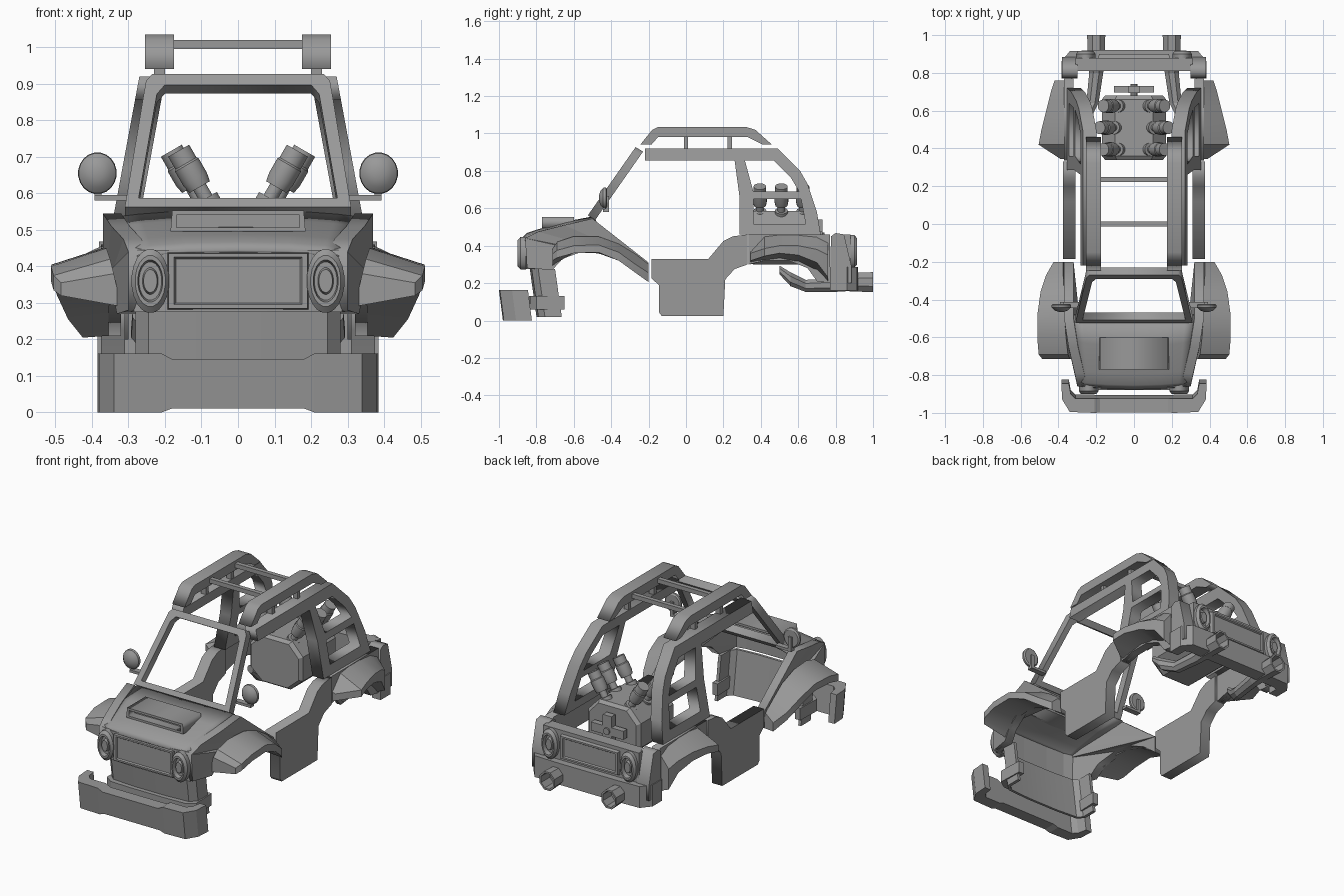
import bpy, bmesh, math
from mathutils import Vector

if "Cube" in bpy.data.objects:
    bpy.data.objects.remove(bpy.data.objects["Cube"])

grey = bpy.data.materials.new("body_grey")
grey.diffuse_color = (0.32, 0.32, 0.32, 1)
grey.use_nodes = True
grey.node_tree.nodes["Principled BSDF"].inputs["Base Color"].default_value = grey.diffuse_color


def finish(name, bm, mirror=False):
    bmesh.ops.remove_doubles(bm, verts=bm.verts, dist=0.0005)
    bmesh.ops.recalc_face_normals(bm, faces=bm.faces)
    me = bpy.data.meshes.new(name)
    bm.to_mesh(me)
    bm.free()
    me.materials.append(grey)
    ob = bpy.data.objects.new(name, me)
    bpy.context.collection.objects.link(ob)
    if mirror:
        ob.modifiers.new("mirror", 'MIRROR')
    return ob


def slab(name, loops, place, mirror=False):
    """Flat outline with holes, thickened, then placed by a rule (u, v, w=+-1)."""
    cu = bpy.data.curves.new(name + "_outline", 'CURVE')
    cu.dimensions, cu.fill_mode, cu.extrude = '2D', 'BOTH', 1
    for loop in loops:
        sp = cu.splines.new('POLY')
        sp.points.add(len(loop) - 1)
        for p, (u, v) in zip(sp.points, loop):
            p.co = (u, v, 0, 1)
        sp.use_cyclic_u = True
    tmp = bpy.data.objects.new("tmp", cu)
    bpy.context.collection.objects.link(tmp)
    dg = bpy.context.evaluated_depsgraph_get()
    me = bpy.data.meshes.new_from_object(tmp.evaluated_get(dg))
    bm = bmesh.new()
    bm.from_mesh(me)
    bpy.data.objects.remove(tmp)
    bpy.data.meshes.remove(me)
    for v in bm.verts:
        v.co = place(v.co.x, v.co.y, v.co.z)
    return finish(name, bm, mirror)


def loft(name, sections, mirror=False, cap=True, closed=True):
    bm = bmesh.new()
    rows = [[bm.verts.new(p) for p in s] for s in sections]
    n = len(rows[0])
    for a, b in zip(rows, rows[1:]):
        for i in range(n if closed else n - 1):
            j = (i + 1) % n
            bm.faces.new((a[i], a[j], b[j], b[i]))
    if cap:
        bm.faces.new(rows[0])
        bm.faces.new(rows[-1])
    return finish(name, bm, mirror)


def rings(name, stations, axis, n=16, mirror=True):
    """Round part: stations are (x, y, z, radius, second radius) along an axis."""
    q = Vector((0, 0, 1)).rotation_difference(Vector(axis))
    if abs(axis[1]) == 1:
        ea, eb = Vector((1, 0, 0)), Vector((0, 0, 1))
    else:
        ea, eb = q @ Vector((1, 0, 0)), q @ Vector((0, 1, 0))
    secs = []
    for x, y, z, ra, rb in stations:
        angs = [2 * math.pi * (i + .5) / n for i in range(n)]
        secs.append([Vector((x, y, z)) + ea * ra * math.cos(a) + eb * rb * math.sin(a) for a in angs])
    return loft(name, secs, mirror)


def box(name, x0, x1, y0, y1, z0, z1, mirror=False):
    return loft(name, [[(x, y0, z0), (x, y1, z0), (x, y1, z1), (x, y0, z1)] for x in (x0, x1)], mirror)


def wrap(name, pts, z0, z1, lean=0, notch=0):
    """U-shaped band; pts are (outer x, y, inner x, y) from one end to the middle."""
    full = pts + [(-a, b, -c, d) for a, b, c, d in reversed(pts)]
    secs = []
    for xo, yo, xi, yi in full:
        k = notch if abs(xo) < .195 else 0
        lo, hi = z0 + k * .7, z1 - k
        secs.append([(x, y + (z1 - z) * lean, z) for x, y, z in
                     ((xo, yo, lo), (xo, yo, hi), (xi, yi, hi), (xi, yi, lo))])
    return loft(name, secs)


# Front bumper, lower panel and the bar around it
wrap("front_bumper", [(.385, -.845, .345, -.845), (.38, -.93, .335, -.90), (.34, -.995, .31, -.925),
                      (.21, -1, .21, -.925), (.18, -1, .18, -.925)], 0, .162, .13, .016)
wrap("lower_front_panel", [(.28, -.70, .262, -.70), (.28, -.79, .262, -.785), (.245, -.825, .235, -.81),
                           (.1, -.835, .1, -.82)], .02, .275, .14)
wrap("lower_front_bar", [(.285, -.65, .25, -.65), (.29, -.80, .255, -.79), (.24, -.835, .22, -.80),
                         (.1, -.84, .1, -.805)], .06, .13)

# Nose with grille plate
wrap("nose", [(.30, -.74, .28, -.74), (.285, -.85, .265, -.83), (.2, -.865, .2, -.845),
              (.08, -.87, .08, -.85)], .275, .445)
loft("grille_plate", [[(sx * a, y, .36 + sz * b) for sx, sz in ((-1, -1), (1, -1), (1, 1), (-1, 1))]
                      for a, b, y in ((.195, .08, -.855), (.19, .075, -.88), (.175, .065, -.88), (.17, .06, -.872))])


# Lamps: oval rim, groove and raised centre
def lamp(name, x, y, z, d):
    prof = [(1, 0), (1, .03), (.8, .045), (.66, .045), (.6, .02), (.42, .02), (.36, .038), (.2, .038)]
    rings(name, [(x, y + d * t, z, .052 * s, .088 * s) for s, t in prof], (0, 1, 0), 20)


lamp("headlight", .24, -.855, .36, -1)
lamp("tail_light", .255, .87, .37, 1)

# Hood: thin crowned sheet with scoop
secs = []
for y, w, z in ((-.872, .275, .44), (-.85, .28, .462), (-.79, .288, .482), (-.65, .305, .522), (-.51, .318, .548)):
    secs.append([(w * t, y + .03 * t * t * (1 if y > -.7 else .5), z - .016 * abs(t) ** 3)
                 for t in (-1, -.85, -.5, 0, .5, .85, 1)])
hood = loft("hood", secs, cap=False, closed=False)
s = hood.modifiers.new("thickness", 'SOLIDIFY')
s.thickness, s.offset = .012, 0
slab("hood_scoop", [[(-.185, .495), (.185, .495), (.18, .553), (-.18, .553)],
                    [(-.168, .507), (.168, .507), (.168, .54), (-.168, .54)]],
     lambda u, v, w: (u, -.685 + .085 * w, v))
box("scoop_back", -.175, .175, -.72, -.70, .495, .55)


# Front fender sides following the tapered nose
def fender_x(y):
    return .30 + .07 * min(1, max(0, (y + .85) / .3))


slab("front_fender", [[(-.85, .28), (-.86, .44), (-.79, .475), (-.65, .51), (-.5, .545), (-.2, .31), (-.2, .21),
                       (-.3, .29), (-.42, .35), (-.55, .37), (-.66, .33), (-.715, .27)]],
     lambda u, v, w: (fender_x(u) - .025 + .025 * w, u, v), True)


# Flares: (y, inner x, inner top, inner bottom, outer x, outer top, outer bottom)
def flare(name, rows):
    loft(name, [[(xi, y, ti), (xo, y, to), (xo, y, bo), (xi - .02, y, bi)]
                for y, xi, ti, bi, xo, to, bo in rows], True)


flare("front_flare", [(-.715, .34, .38, .29, .485, .355, .32), (-.69, .35, .42, .31, .505, .375, .335),
                      (-.6, .36, .45, .36, .512, .40, .36), (-.47, .37, .45, .36, .51, .405, .365),
                      (-.36, .37, .41, .32, .495, .365, .32), (-.27, .375, .355, .265, .465, .30, .255),
                      (-.2, .375, .30, .21, .425, .255, .205)])
flare("rear_flare", [(.345, .36, .37, .30, .39, .36, .32), (.42, .365, .45, .32, .505, .385, .345),
                     (.5, .365, .46, .33, .49, .40, .36), (.6, .365, .46, .31, .465, .40, .35),
                     (.7, .365, .45, .26, .44, .38, .31), (.76, .365, .42, .2, .42, .35, .23)])

# Rear fender sides and sills
slab("rear_fender", [[(.335, .30), (.335, .46), (.77, .46), (.77, .2), (.7, .21), (.65, .28), (.55, .32), (.42, .32)]],
     lambda u, v, w: (.345 + .025 * w, u, v), True)
slab("door_sill", [[(-.185, .33), (.12, .33), (.2, .425), (.25, .45), (.33, .46), (.33, .3), (.26, .275),
                    (.21, .22), (.2, .025), (-.13, .025), (-.145, .045), (-.145, .19), (-.185, .225)]],
     lambda u, v, w: (.342 + .033 * w, u, v), True)

# Windshield frame
slab("windshield_frame", [[(-.31, .55), (.31, .55), (.252, .895), (.235, .915), (-.235, .915), (-.252, .895)],
                          [(-.272, .575), (.272, .575), (.222, .86), (.2, .885), (-.2, .885), (-.222, .86)]],
     lambda u, v, w: (u, -.505 + (v - .55) * .70 + .02 * w, v - .012 * w))

# Roof rail joined to the rear side frame with two windows
slab("side_frame", [[(-.22, .855), (.26, .855), (.285, .67), (.285, .46), (.72, .46), (.70, .58), (.65, .73),
                     (.61, .80), (.49, .92), (-.22, .92)],
                    [(.315, .855), (.47, .855), (.56, .765), (.605, .69), (.36, .69)],
                    [(.36, .65), (.615, .65), (.64, .515), (.36, .515)]],
     lambda u, v, w: (.27 + (.92 - v) * .185 - .036 + .036 * w, u, v), True)

# Roof rack
slab("roof_rack_rail", [[(-.245, .94), (-.18, 1.02), (-.15, 1.035), (.32, 1.035), (.37, 1.02), (.46, .94),
                         (.41, .94), (.33, .98), (-.15, .98), (-.185, .94)]],
     lambda u, v, w: (.215 + .04 * w, u, v), True)
for y in (0, .235):
    box("rack_cross_bar", -.18, .18, y - .013, y + .013, .995, 1.02)
    box("rack_post", .2, .23, y - .012, y + .012, .915, .985, True)

# Mirrors
rings("mirror", [(.385, -.435 + dy, .655, r, r * 1.08) for dy, r in
                 ((-.03, .015), (-.022, .036), (-.008, .051), (.006, .053), (.012, .045))], (0, 1, 0), 20)
box("mirror_stem", .373, .393, -.432, -.412, .58, .665, True)
box("mirror_arm", .29, .393, -.445, -.412, .58, .595, True)

# Rear panel, corners and bumper
box("rear_panel", -.31, .31, .81, .88, .27, .46)
loft("rear_plate", [[(sx * a, y, .37 + sz * b) for sx, sz in ((-1, -1), (1, -1), (1, 1), (-1, 1))]
                    for a, b, y in ((.19, .07, .875), (.185, .065, .9), (.17, .055, .9), (.165, .05, .892))])
slab("rear_corner", [[(.77, .2), (.775, .45), (.80, .468), (.845, .46), (.885, .29), (.885, .2)]],
     lambda u, v, w: (.34 + .04 * w, u, v), True)
wrap("rear_bumper", [(.385, .77, .33, .77), (.385, .86, .33, .83), (.34, .915, .31, .84),
                     (.2, .92, .2, .84)], .16, .285)

# Exhaust pipes with hollow tips
rings("exhaust", [(.27, .50, .27, .02, .025), (.26, .56, .22, .035, .04), (.22, .64, .185, .035, .035),
                  (.2, .8, .19, .04, .04), (.2, .86, .205, .048, .052), (.2, 1, .205, .052, .058),
                  (.2, 1, .205, .042, .047), (.2, .9, .205, .042, .047)], (0, 1, 0), 8)

# Engine block, cylinders and fan
outline = [(.09, .30), (.17, .37), (.17, .51), (.10, .585), (-.10, .585), (-.17, .51), (-.17, .37), (-.09, .30)]
loft("engine_block", [[(x * k, y, .44 + (z - .44) * k) for x, z in outline]
                      for y, k in ((.34, .9), (.36, 1), (.66, 1), (.68, .9))])
ax = Vector((.5, 0, .866))
for y, base in ((.395, .075), (.51, .095), (.625, .075)):
    o = Vector((base, y, .565))
    rings("engine_cylinder", [(*(o + ax * t), r, r) for t, r in
                              ((0, .035), (.025, .035), (.025, .02), (.06, .02), (.06, .033), (.085, .038),
                               (.13, .038), (.135, .034), (.175, .034))], ax, 14)
box("fan_blade_wide", -.105, .105, .695, .73, .425, .475)
box("fan_blade_tall", -.028, .028, .694, .731, .345, .54)
rings("fan_shaft", [(0, .66, .45, .02, .02), (0, .74, .45, .02, .02)], (0, 1, 0), 10, False)

# Smooth the round parts and keep edges sharp
bpy.ops.object.select_all(action='DESELECT')
for ob in bpy.context.scene.objects:
    if ob.name.split(".")[0] in {"headlight", "tail_light", "mirror", "engine_cylinder", "hood",
                                 "front_flare", "rear_flare", "lower_front_panel"}:
        ob.select_set(True)
        bpy.context.view_layer.objects.active = ob
bpy.ops.object.shade_smooth_by_angle()
